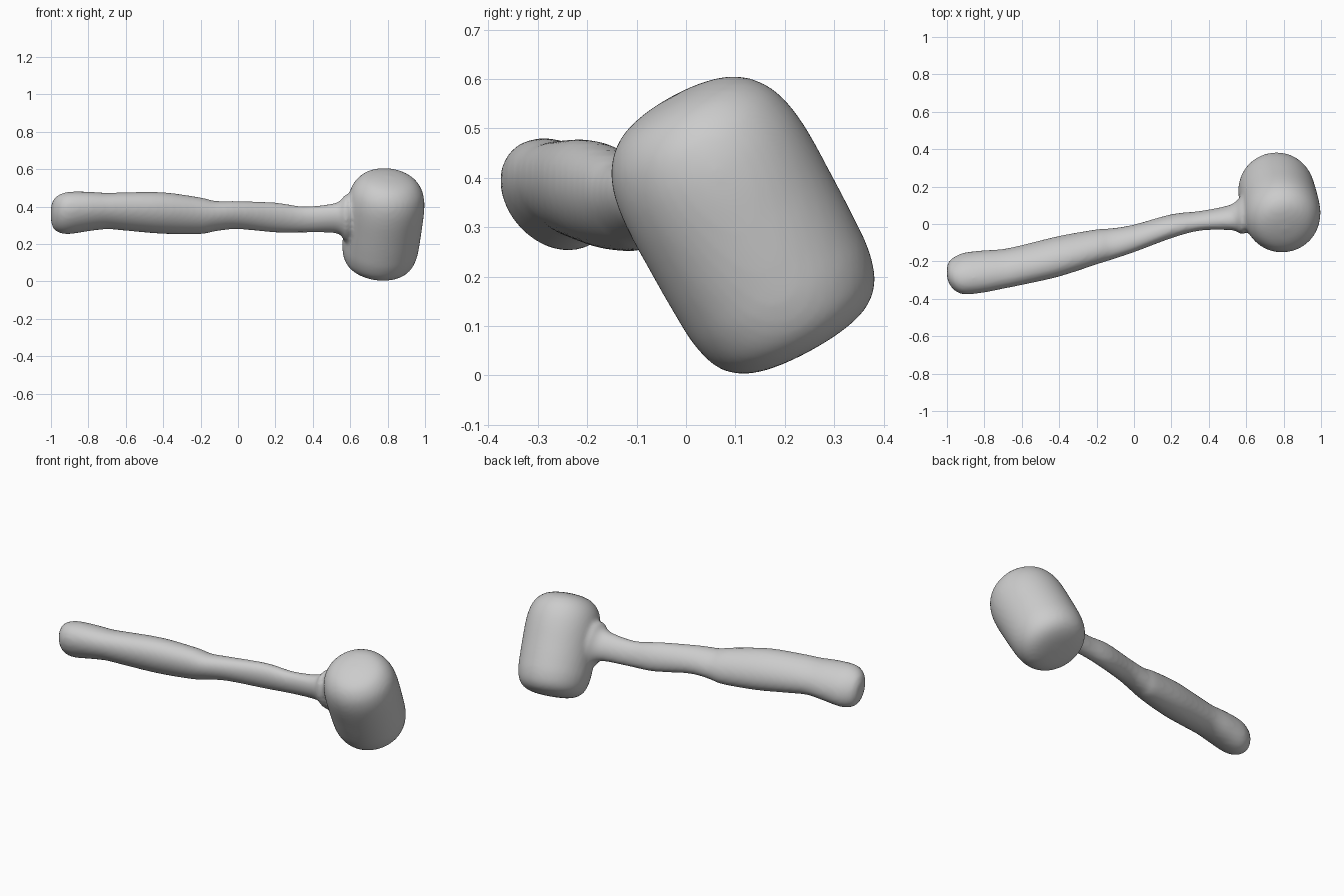
import bpy, bmesh, math
from mathutils import Vector

if "Cube" in bpy.data.objects:
    bpy.data.objects.remove(bpy.data.objects["Cube"])


def spline(pts, n):
    """Catmull-Rom resampling of a list of tuples."""
    v = [Vector(p) for p in pts]
    v = [2 * v[0] - v[1]] + v + [2 * v[-1] - v[-2]]
    out = []
    for i in range(1, len(v) - 2):
        a, b, c, d = v[i - 1:i + 3]
        for k in range(n):
            t = k / n
            out.append(0.5 * (2 * b + (c - a) * t + (2 * a - 5 * b + 4 * c - d) * t ** 2
                              + (3 * b - a - 3 * c + d) * t ** 3))
    return out + [v[-2]]


def loft(bm, rings):
    """Skin equal-length rings of points and cap both ends."""
    rings = [[bm.verts.new(p) for p in r] for r in rings]
    n = len(rings[0])
    for a, b in zip(rings, rings[1:]):
        for i in range(n):
            j = (i + 1) % n
            bm.faces.new((a[i], a[j], b[j], b[i]))
    bm.faces.new(rings[0][::-1])
    bm.faces.new(rings[-1])


SEG = 48
ANG = [2 * math.pi * i / SEG for i in range(SEG)]
bm = bmesh.new()

# Head: rounded barrel turned about a tilted axis (radius, height)
centre = Vector((0.777, 0.113, 0.305))
up = Vector((0.115, -0.48, 0.88)).normalized()
side = Vector((0.98, 0.2, -0.02))
side = (side - up * side.dot(up)).normalized()
perp = up.cross(side)
profile = [(0.004, -0.288), (0.09, -0.282), (0.147, -0.264), (0.183, -0.228), (0.201, -0.17),
           (0.206, -0.1), (0.208, 0.0), (0.208, 0.1), (0.200, 0.17), (0.179, 0.225),
           (0.138, 0.267), (0.08, 0.288), (0.004, 0.296)]
loft(bm, [[centre + up * p.y + (side * math.cos(t) + perp * math.sin(t)) * p.x for t in ANG]
          for p in spline(profile, 4)])

# Handle: oval sections along x (x, y low, y high, z low, z high)
sections = [(-1.0, -.285, -.225, .32, .40), (-.985, -.325, -.195, .28, .44),
            (-.95, -.362, -.170, .258, .466), (-.9, -.376, -.152, .253, .479),
            (-.8, -.366, -.141, .268, .479), (-.7, -.346, -.134, .279, .473),
            (-.6, -.326, -.113, .271, .476), (-.4, -.281, -.064, .254, .476),
            (-.2, -.216, -.029, .253, .448), (-.12, -.191, -.023, .268, .430),
            (0, -.151, -.003, .279, .429), (.2, -.076, .052, .261, .421),
            (.35, -.036, .069, .261, .401), (.5, -.032, .098, .260, .414),
            (.55, -.040, .125, .245, .435), (.58, -.055, .155, .21, .465),
            (.64, -.02, .13, .25, .43)]
a = spline([s[:3] for s in sections], 4)
b = spline([(s[0], s[3], s[4]) for s in sections], 4)
loft(bm, [[(p.x, (p.y + p.z) / 2 + (p.z - p.y) / 2 * math.cos(t),
            (q.y + q.z) / 2 + (q.z - q.y) / 2 * math.sin(t - 0.25)) for t in ANG]
          for p, q in zip(a, b)])

bmesh.ops.recalc_face_normals(bm, faces=bm.faces)
mesh = bpy.data.meshes.new("mallet")
bm.to_mesh(mesh)
bm.free()
mallet = bpy.data.objects.new("mallet", mesh)
bpy.context.collection.objects.link(mallet)

# Fuse head and handle into one softly blended skin
fuse = mallet.modifiers.new("fuse", 'REMESH')
fuse.mode = 'VOXEL'
fuse.voxel_size = 0.012
fuse.use_smooth_shade = True
soften = mallet.modifiers.new("soften", 'SMOOTH')
soften.factor = 0.5
soften.iterations = 5
